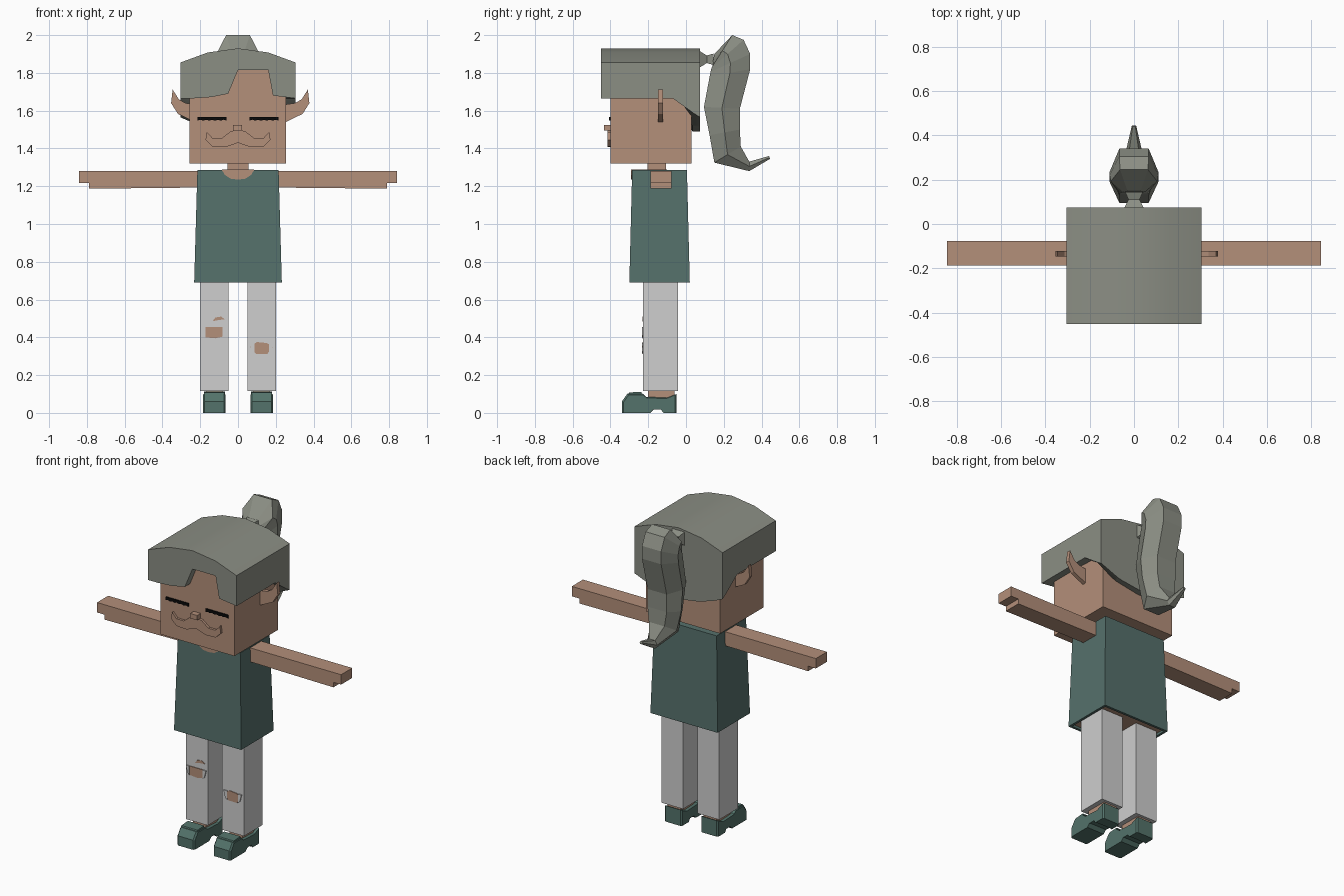
import bpy, bmesh

if "Cube" in bpy.data.objects:
    bpy.data.objects.remove(bpy.data.objects["Cube"], do_unlink=True)


def material(name, rgb):
    lin = [(c / 255) ** 2.2 for c in rgb] + [1]
    m = bpy.data.materials.new(name)
    m.use_nodes = True
    m.diffuse_color = lin
    m.node_tree.nodes["Principled BSDF"].inputs["Base Color"].default_value = lin
    return m


skin = material("skin", (178, 142, 121))
hair = material("grey_hair", (138, 141, 131))
cloth = material("teal_cloth", (86, 112, 107))
shoe = material("teal_shoe", (84, 114, 106))
trouser = material("pale_trousers", (205, 205, 205))
black = material("black", (18, 18, 18))


def loft(name, rings, *mats):
    """Skin a row of equal-length rings and cap both ends."""
    bm = bmesh.new()
    rows = [[bm.verts.new(p) for p in ring] for ring in rings]
    n = len(rows[0])
    for a, b in zip(rows, rows[1:]):
        for i in range(n):
            j = (i + 1) % n
            bm.faces.new((a[i], a[j], b[j], b[i]))
    bm.faces.new(rows[0])
    bm.faces.new(rows[-1])
    bmesh.ops.recalc_face_normals(bm, faces=bm.faces)
    mesh = bpy.data.meshes.new(name)
    bm.to_mesh(mesh)
    bm.free()
    ob = bpy.data.objects.new(name, mesh)
    bpy.context.collection.objects.link(ob)
    for m in mats:
        mesh.materials.append(m)
    return ob


def front_prism(name, pts, y0, y1, mat):
    return loft(name, [[(x, y, z) for x, z in pts] for y in (y0, y1)], mat)


def side_prism(name, pts, x0, x1, mat):
    return loft(name, [[(x, y, z) for y, z in pts] for x in (x0, x1)], mat)


def rect(x0, x1, y0, y1, z):
    return [(x0, y0, z), (x1, y0, z), (x1, y1, z), (x0, y1, z)]


def box(name, x0, x1, y0, y1, z0, z1, mat):
    return loft(name, [rect(x0, x1, y0, y1, z0), rect(x0, x1, y0, y1, z1)], mat)


# Head, neck and nose
box("head", -.257, .255, -.40, .03, 1.32, 1.83, skin)
box("neck", -.055, .055, -.205, -.105, 1.25, 1.34, skin)
box("nose", -.026, .022, -.435, -.39, 1.495, 1.525, skin)

# Moustache, mirrored from its left half
half = [(0, 1.5), (.04, 1.49), (.085, 1.455), (.135, 1.455), (.165, 1.488),
        (.172, 1.445), (.135, 1.41), (.065, 1.407), (0, 1.43)]
front_prism("moustache", half + [(-x, z) for x, z in half[-2:0:-1]], -.415, -.39, skin)

# Closed eyes with a ragged lash line
for side, s in (("left", 1), ("right", -1)):
    lash = [(.06, 1.567), (.215, 1.567)]
    lash += [(.215 - i * .0155, 1.547 + .005 * (i % 2)) for i in range(11)]
    front_prism(side + "_closed_eye", [(s * x, z) for x, z in lash], -.408, -.399, black)

# Pointed ears
ear = [(.22, 1.63), (.29, 1.64), (.325, 1.66), (.358, 1.712),
       (.366, 1.64), (.33, 1.583), (.22, 1.53)]
for side, s in (("left", 1), ("right", -1)):
    front_prism(side + "_ear", [(s * x + .012, z) for x, z in ear], -.147, -.122, skin)

# Hair cap with a notched fringe and a dipped back
crown = [(.305, 1.855), (.16, 1.908), (0, 1.93), (-.16, 1.908), (-.305, 1.855)]
fringe = [(-.305, 1.665), (-.24, 1.665), (-.14, 1.672), (-.052, 1.69),
          (0, 1.815), (.16, 1.815), (.185, 1.68), (.305, 1.665)]


def dip(side_z):
    return [(x, 1.49 + (side_z - 1.49) * (abs(x) / .305) ** 2) for x, z in fringe]


flat = [(x, 1.665) for x, z in fringe]
slices = [(-.45, fringe), (-.39, fringe), (-.07, flat), (.035, dip(1.59)), (.075, dip(1.565))]
cap = loft("hair_cap", [[(x, y, z) for x, z in crown + low] for y, low in slices], hair)
bpy.context.view_layer.objects.active = cap
cap.select_set(True)
bpy.ops.object.shade_smooth_by_angle(angle=.5)
cap.select_set(False)

# Hair tie
tie = [(.07, .045, .045), (.11, .025, .02), (.145, .04, .03)]
loft("hair_tie", [[(sx * w, y, 1.872 + sz * h) for sx, sz in ((-1, -1), (1, -1), (1, 1), (-1, 1))]
                  for y, w, h in tie], hair)

# Ponytail: six-sided rings given by inner point, outer point and width
tail = [((.14, 1.845), (.15, 1.9), .05), ((.14, 1.835), (.245, 2), .105),
        ((.135, 1.825), (.305, 1.975), .11), ((.13, 1.805), (.34, 1.9), .11),
        ((.125, 1.78), (.34, 1.82), .11), ((.095, 1.62), (.285, 1.61), .11),
        ((.125, 1.47), (.285, 1.5), .11), ((.15, 1.325), (.29, 1.41), .09),
        ((.335, 1.28), (.335, 1.33), .035), ((.445, 1.345), (.44, 1.36), .01)]
rings = []
for (iy, iz), (oy, oz), w in tail:
    my, mz, n = (iy + oy) / 2, (iz + oz) / 2, w * .6
    rings.append([(-n, iy, iz), (n, iy, iz), (w, my, mz), (n, oy, oz), (-n, oy, oz), (-w, my, mz)])
loft("ponytail", rings, hair)

# Tunic, with the body showing in its hollow hem
tunic = loft("tunic", [rect(-.215, .215, -.285, .005, 1.285),
                       rect(-.232, .232, -.30, .02, .69),
                       rect(-.217, .217, -.285, .005, .69),
                       rect(-.217, .217, -.285, .005, .705)], cloth, skin)
tunic.data.polygons[-1].material_index = 1

# Neckline opening
neckline = [(-.085, 1.286), (-.07, 1.26), (-.04, 1.24), (0, 1.235),
            (.04, 1.24), (.07, 1.26), (.085, 1.286)]
front_prism("neckline", neckline, -.2905, -.283, skin)
box("neckline_top", -.085, .085, -.29, -.1, 1.281, 1.288, skin)

# Arms, with the fingers stepping past the palm
arm = [(.2, 1.28), (.843, 1.28), (.843, 1.218), (.79, 1.218), (.79, 1.187), (.2, 1.193)]
for side, s in (("left", 1), ("right", -1)):
    front_prism(side + "_arm", [(s * x, z) for x, z in arm], -.187, -.077, skin)

# Legs, ankles and shoes
sole = [(-.34, 0), (-.34, .06), (-.31, .102), (-.23, .102), (-.21, .085), (-.1, .08),
        (-.05, .1), (-.05, 0), (-.115, 0), (-.13, .02), (-.17, .02), (-.19, 0)]
for side, s in (("left", 1), ("right", -1)):
    x = s * .125
    box(side + "_trouser_leg", x - .075, x + .075, -.227, -.042, .115, .71, trouser)
    box(side + "_ankle", x - .045, x + .045, -.2, -.06, .05, .125, skin)
    widths = [(-.06, .94), (-.052, 1), (.052, 1), (.06, .94)]
    loft(side + "_shoe", [[(x + w, -.19 + (y + .19) * k, z * k) for y, z in sole]
                          for w, k in widths], shoe)
    side_prism(side + "_shoe_strap", [(-.325, .07), (-.3, .108), (-.235, .112), (-.235, .07)],
               x - .056, x + .056, shoe)

# Torn patches on the knees with frayed side flaps
rips = {"right_knee_rip": [(-.185, .455), (-.07, .455), (-.075, .405), (-.12, .395), (-.175, .4)],
        "right_thigh_rip": [(-.135, .485), (-.12, .505), (-.09, .51), (-.07, .495), (-.1, .492)],
        "left_knee_rip": [(.065, .35), (.1, .375), (.15, .37), (.185, .352), (.155, .312), (.095, .312)]}
for name, pts in rips.items():
    front_prism(name, pts, -.231, -.224, skin)
flaps = [(-.185, -1), (-.07, 1), (.075, -1), (.175, 1)]
for i, (x, s) in enumerate(flaps):
    z = .43 if x < 0 else .345
    front_prism("frayed_flap_%d" % (i + 1),
                [(x - s * .012, z + .025), (x + s * .012, z + .025), (x, z - .02), (x - s * .012, z - .03)],
                -.234, -.226, trouser)
